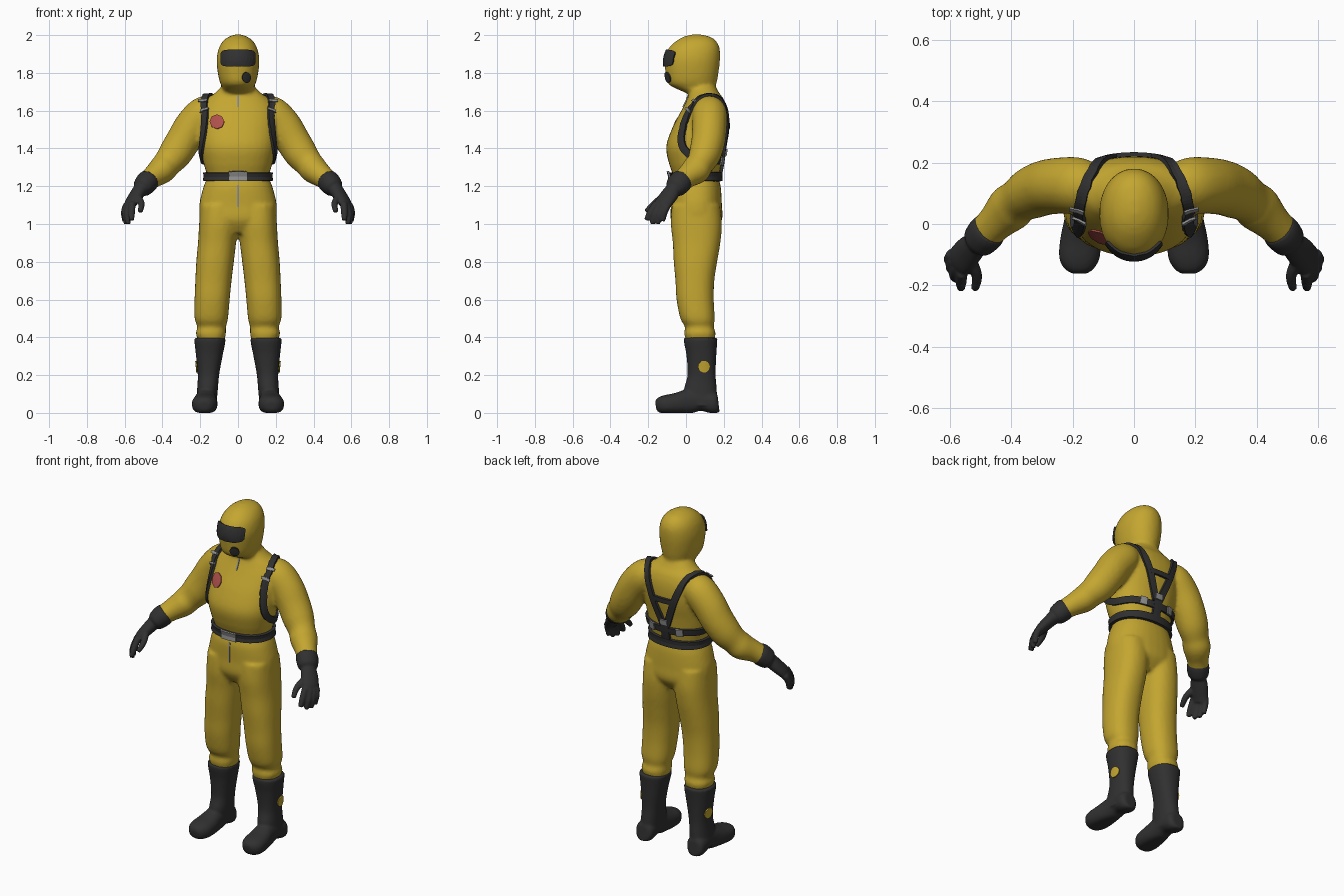
import bpy, bmesh, math
from mathutils import Vector
from mathutils.bvhtree import BVHTree

if "Cube" in bpy.data.objects:
    bpy.data.objects.remove(bpy.data.objects["Cube"], do_unlink=True)


def material(name, r, g, b):
    m = bpy.data.materials.new(name)
    m.use_nodes = True
    m.diffuse_color = (r, g, b, 1)
    node = next(n for n in m.node_tree.nodes if n.type == 'BSDF_PRINCIPLED')
    node.inputs["Base Color"].default_value = (r, g, b, 1)
    node.inputs["Roughness"].default_value = 0.7
    return m


YELLOW = material("suit yellow", 0.55, 0.38, 0.03)
BLACK = material("rubber black", 0.03, 0.03, 0.03)
GREY = material("buckle grey", 0.28, 0.28, 0.28)
RED = material("badge red", 0.42, 0.08, 0.07)


def spline(rows, steps=5, closed=False):
    """Catmull-Rom resampling of equal-length tuples."""
    n, out = len(rows), []
    pick = (lambda i: rows[i % n]) if closed else (lambda i: rows[max(0, min(n - 1, i))])
    for i in range(n if closed else n - 1):
        quad = [pick(i + k) for k in (-1, 0, 1, 2)]
        for s in range(steps):
            t = s / steps
            out.append([b + t * (c - a + t * (2 * a - 5 * b + 4 * c - d + t * (3 * (b - c) + d - a))) / 2
                        for a, b, c, d in zip(*quad)])
    return out if closed else out + [list(rows[-1])]


def oval(k, n, power):
    a = math.tau * k / n
    c, s = math.cos(a), math.sin(a)
    return math.copysign(abs(c) ** power, c), math.copysign(abs(s) ** power, s)


def skin(bm, rings):
    """Closed surface through a list of point rings."""
    loops = [[bm.verts.new(p) for p in ring] for ring in rings]
    n = len(loops[0])
    for a, b in zip(loops, loops[1:]):
        for k in range(n):
            bm.faces.new((a[k], a[(k + 1) % n], b[(k + 1) % n], b[k]))
    bm.faces.new(loops[0][::-1])
    bm.faces.new(loops[-1])


def upright(bm, rows, side=1, n=32, power=0.88):
    """Stack of level ovals: z, x min, x max, y min, y max."""
    rings = []
    for z, x0, x1, y0, y1 in spline(rows):
        ring = []
        for k in range(n):
            c, s = oval(k, n, power)
            ring.append((side * ((x0 + x1) / 2 + c * (x1 - x0) / 2), (y0 + y1) / 2 + s * (y1 - y0) / 2, z))
        rings.append(ring)
    skin(bm, rings)


def tube(bm, rows, side=1, hint=(0, 1, 0), n=20, power=1.0, floor=None):
    """Swept oval: x, y, z, radius along hint, radius across."""
    pts, rings = spline(rows), []
    for i, (x, y, z, ru, rv) in enumerate(pts):
        t = (Vector(pts[min(i + 1, len(pts) - 1)][:3]) - Vector(pts[max(i - 1, 0)][:3])).normalized()
        u = Vector(hint)
        u = (u - t * u.dot(t)).normalized()
        v = t.cross(u)
        ring = []
        for k in range(n):
            c, s = oval(k, n, power)
            p = Vector((x, y, z)) + u * c * ru + v * s * rv
            ring.append((side * p.x, p.y, p.z if floor is None else max(p.z, floor)))
        rings.append(ring)
    skin(bm, rings)


def add_object(name, bm, mat):
    bmesh.ops.recalc_face_normals(bm, faces=bm.faces) if mat is None else None
    me = bpy.data.meshes.new(name)
    bm.to_mesh(me)
    bm.free()
    ob = bpy.data.objects.new(name, me)
    bpy.context.collection.objects.link(ob)
    return ob


def fuse(name, bm, mat, voxel, rounds):
    """Merge overlapping shells into one smooth surface; returns its search tree."""
    bmesh.ops.recalc_face_normals(bm, faces=bm.faces)
    ob = add_object(name, bm, mat)
    rem = ob.modifiers.new("merge", 'REMESH')
    rem.mode, rem.voxel_size = 'VOXEL', voxel
    smo = ob.modifiers.new("soften", 'SMOOTH')
    smo.factor, smo.iterations = 0.5, rounds
    dg = bpy.context.evaluated_depsgraph_get()
    me = bpy.data.meshes.new_from_object(ob.evaluated_get(dg))
    ob.modifiers.clear()
    ob.data = me
    me.materials.clear()
    me.materials.append(mat)
    for p in me.polygons:
        p.use_smooth, p.material_index = True, 0
    return BVHTree.FromPolygons([v.co.copy() for v in me.vertices], [tuple(p.vertices) for p in me.polygons])


def sheet(name, mat, grid, thick, wrap_rows, wrap_cols):
    """Thin plate from a grid of points."""
    bm = bmesh.new()
    vs = [[bm.verts.new(p) for p in row] for row in grid]
    r, c = len(vs), len(vs[0])
    for i in range(r if wrap_rows else r - 1):
        for j in range(c if wrap_cols else c - 1):
            a, b = (i + 1) % r, (j + 1) % c
            bm.faces.new((vs[i][j], vs[a][j], vs[a][b], vs[i][b]))
    bmesh.ops.remove_doubles(bm, verts=bm.verts, dist=0.0001)
    ob = add_object(name, bm, mat)
    ob.data.materials.append(mat)
    sol = ob.modifiers.new("thickness", 'SOLIDIFY')
    sol.thickness, sol.offset = thick, 1


def strap(name, mat, tree, pts, width, thick=0.014, lift=0.001, closed=False):
    """Ribbon that hugs the surface along a path."""
    path = [Vector(p) for p in spline(pts, 6, closed)]
    n, grid = len(path), []
    for i, p in enumerate(path):
        a, b = (path[i - 1], path[(i + 1) % n]) if closed else (path[max(i - 1, 0)], path[min(i + 1, n - 1)])
        hit, nor = tree.find_nearest(p)[:2]
        across = nor.cross(b - a).normalized()
        row = []
        for o in (-0.5, 0, 0.5):
            q, m = tree.find_nearest(hit + across * o * width)[:2]
            row.append(q + m * lift)
        grid.append(row)
    sheet(name, mat, grid, thick, closed, False)


def patch(name, mat, tree, centre, aim, ru, rv, power=1.0, n=24, thick=0.006):
    """Oval or rounded plate projected on the surface along aim."""
    aim, up = Vector(aim), Vector((0, 0, 1))
    u = up.cross(-aim)
    grid = []
    for ring in range(7):
        f, row = ring / 6, []
        for k in range(n):
            c, s = oval(k, n, power)
            p = Vector(centre) + u * c * ru * f + up * s * rv * f
            hit, nor = tree.ray_cast(p - aim, aim)[:2]
            row.append((hit if hit else p) - aim * 0.002)
        grid.append(row)
    sheet(name, mat, grid, thick, False, True)


# Suit: torso, hood, legs and sleeves
bm = bmesh.new()
torso = [(.95, .12, -.04, .14), (1.02, .195, -.08, .19), (1.10, .205, -.08, .19), (1.19, .185, -.08, .185),
         (1.25, .165, -.068, .175), (1.32, .182, -.09, .187), (1.41, .2, -.105, .2), (1.51, .205, -.072, .218),
         (1.6, .2, -.025, .217), (1.66, .165, .005, .2), (1.695, .12, .015, .175), (1.74, .075, .02, .15)]
upright(bm, [(z, -w, w, a, b) for z, w, a, b in torso])
hood = [(1.69, .082, .01, .165), (1.725, .085, -.07, .157), (1.75, .096, -.098, .163), (1.8, .107, -.108, .172),
        (1.87, .113, -.113, .18), (1.93, .102, -.092, .178), (1.97, .078, -.05, .158), (1.992, .047, -.01, .125),
        (2.003, .015, .03, .08)]
upright(bm, [(z, -w, w, a, b) for z, w, a, b in hood], power=0.95)
leg = [(.37, .075, .205, .005, .145), (.42, .064, .223, -.01, .157), (.455, .064, .215, -.005, .147),
       (.5, .053, .23, -.03, .152), (.6, .044, .23, -.05, .147), (.7, .034, .226, -.056, .15),
       (.8, .022, .221, -.065, .165), (.9, .01, .212, -.07, .182), (1.0, .0, .206, -.08, .19), (1.1, .0, .2, -.075, .18)]
sleeve = [(.13, .12, 1.605, .075, .075), (.18, .125, 1.585, .092, .092), (.24, .125, 1.52, .092, .095),
          (.29, .118, 1.44, .09, .092), (.335, .1, 1.37, .085, .088), (.375, .075, 1.32, .073, .076),
          (.405, .05, 1.285, .078, .074), (.45, .005, 1.25, .062, .06), (.485, -.03, 1.22, .058, .054)]
for side in (1, -1):
    upright(bm, leg, side)
    tube(bm, sleeve, side)
suit = fuse("protective_suit", bm, YELLOW, 0.011, 4)

# Gloves and boots
palm = [(.49, -.035, 1.22, .042, .042), (.515, -.065, 1.185, .043, .038), (.54, -.09, 1.15, .05, .034),
        (.567, -.12, 1.11, .05, .028), (.578, -.135, 1.08, .042, .018)]
cuff = [(.468, -.015, 1.238, .058, .056), (.482, -.03, 1.222, .063, .06), (.505, -.055, 1.195, .058, .054),
        (.515, -.066, 1.184, .046, .042)]
fingers = [((.56, -.158, 1.11), (.563, -.19, 1.06), (.563, -.21, 1.02)),
           ((.576, -.14, 1.1), (.585, -.165, 1.05), (.58, -.18, 1.0)),
           ((.586, -.118, 1.1), (.596, -.14, 1.05), (.592, -.15, 1.0)),
           ((.592, -.097, 1.1), (.602, -.115, 1.06), (.6, -.123, 1.015)),
           ((.54, -.1, 1.16), (.512, -.165, 1.11), (.518, -.212, 1.065))]
shaft = [(.04, .115, .225, .01, .165), (.12, .107, .217, -.01, .163), (.2, .1, .213, .008, .157),
         (.3, .082, .222, .003, .16), (.37, .068, .23, -.01, .165), (.398, .066, .232, -.012, .167)]
foot = [(.17, .172, .05, .035, .045), (.17, .15, .05, .055, .055), (.168, .08, .066, .055, .055),
        (.17, .02, .062, .056, .065), (.174, -.05, .05, .066, .056), (.178, -.11, .044, .066, .05),
        (.178, -.145, .04, .048, .04), (.178, -.16, .038, .025, .022)]
for side, label in ((1, "left"), (-1, "right")):
    bm = bmesh.new()
    tube(bm, palm, side, hint=(.35, .9, 0))
    tube(bm, cuff, side)
    for f in fingers:
        tube(bm, [(*p, r, r) for p, r in zip(f, (.019, .018, .013))], side, n=12)
    fuse(label + "_glove", bm, BLACK, 0.006, 2)
    bm = bmesh.new()
    upright(bm, shaft, side)
    tube(bm, foot, side, hint=(1, 0, 0), power=0.85, floor=0)
    boot = fuse(label + "_boot", bm, BLACK, 0.008, 2)
    patch(label + "_boot_badge", YELLOW, boot, (side * .16, .095, .245), (-side, 0, 0), .032, .032, n=10)

# Hood and chest details
patch("visor", BLACK, suit, (0, 0, 1.877), (0, 1, 0), .087, .043, power=0.4, n=48, thick=0.008)
patch("breathing_valve", BLACK, suit, (.042, 0, 1.777), (0, 1, 0), .021, .027, thick=0.009)
patch("chest_badge", RED, suit, (-.11, 0, 1.54), (0, 1, 0), .038, .038, n=8)
strap("collar_zip", GREY, suit, [(0, -.02, 1.62), (0, .0, 1.65), (0, .015, 1.68)], .009, .004)
strap("lower_zip", GREY, suit, [(0, -.1, 1.21), (0, -.1, 1.15), (0, -.1, 1.09)], .008, .004)

# Belt
ring = [(.17 * math.cos(a), .055 + .125 * math.sin(a), 1.25) for a in (math.tau * k / 12 for k in range(12))]
strap("belt", BLACK, suit, ring, .05, .016, closed=True)
strap("belt_buckle", GREY, suit, [(-.05, -.1, 1.25), (0, -.1, 1.25), (.05, -.1, 1.25)], .066, .01, .016)

# Shoulder harness
harness = [(.012, .2, 1.36), (.045, .21, 1.45), (.09, .215, 1.57), (.135, .17, 1.67), (.165, .1, 1.69),
           (.18, .035, 1.65), (.195, -.02, 1.57), (.2, -.035, 1.48), (.19, -.01, 1.4), (.19, .06, 1.345),
           (.13, .17, 1.335), (.012, .2, 1.33)]
for side, label in ((1, "left"), (-1, "right")):
    strap(label + "_harness", BLACK, suit, [(side * x, y, z) for x, y, z in harness], .038)
    for k, (y, z) in enumerate(((.045, 1.66), (.01, 1.615))):
        strap(f"{label}_shoulder_buckle_{k}", GREY, suit,
              [(side * (.181 + .005 * k), y, z), (side * (.183 + .005 * k), y - .01, z - .012)], .056, .008, .014)
    strap(label + "_back_buckle", GREY, suit,
          [(side * .11, .185, 1.335), (side * .09, .188, 1.334), (side * .07, .19, 1.333)], .044, .008, .014)
strap("back_crossbar", BLACK, suit, [(-.07, .22, 1.52), (0, .22, 1.52), (.07, .22, 1.52)], .028)
strap("back_drop_strap", BLACK, suit, [(0, .2, 1.38), (0, .2, 1.31), (0, .19, 1.25)], .05, .015)
strap("back_yoke_plate", GREY, suit, [(0, .2, 1.40), (0, .2, 1.385), (0, .2, 1.365)], .045, .008, .015)
